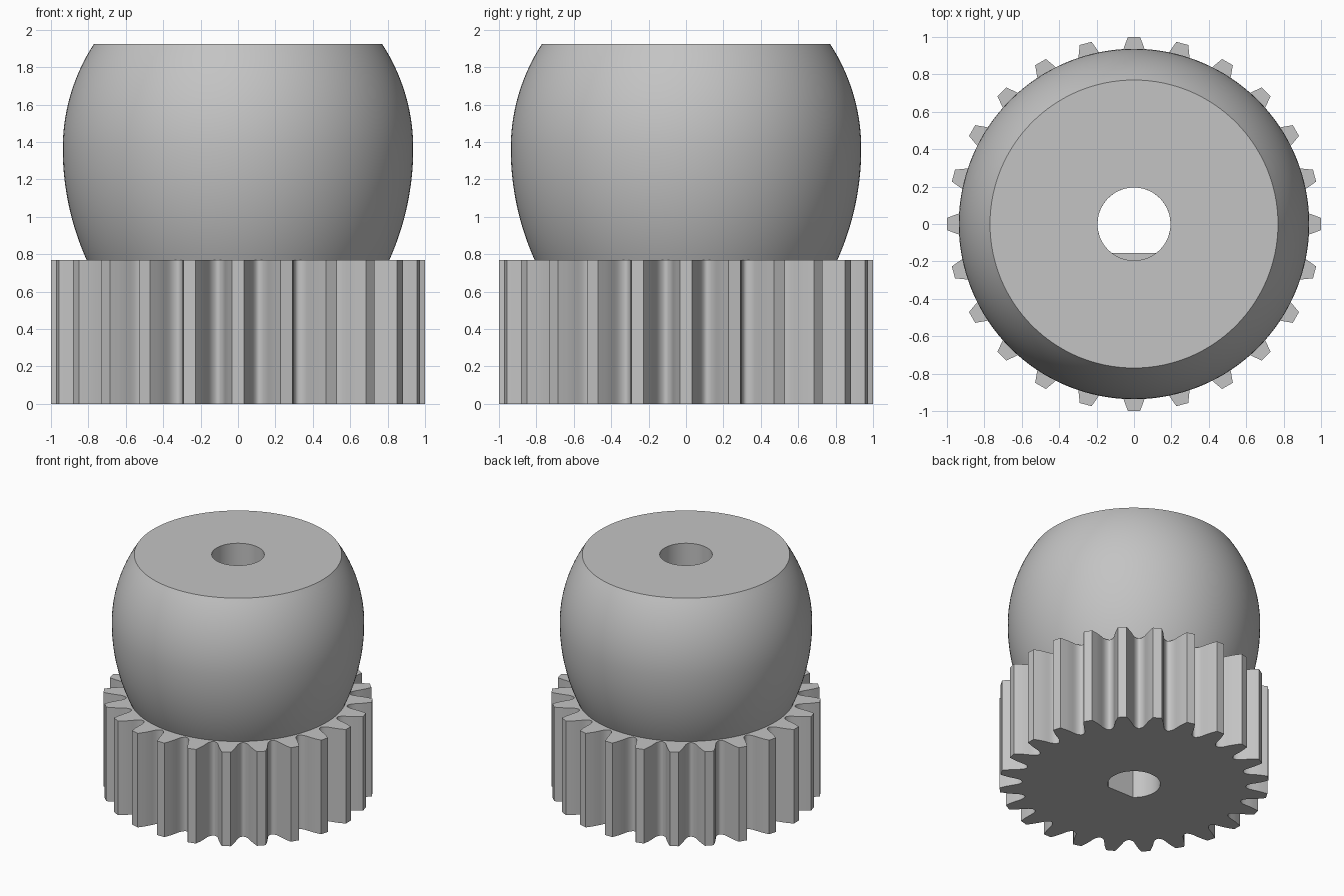
import bpy, bmesh, math

cube = bpy.data.objects.get("Cube")
if cube:
    bpy.data.objects.remove(cube, do_unlink=True)

TEETH = 24
GEAR_TOP, TOP = 0.77, 1.925
BORE, FLAT = 0.195, 0.155
SEGMENTS = 128

# One plain grey for the whole part
grey = bpy.data.materials.new("plain_grey")
grey.use_nodes = True
colour = (0.55, 0.55, 0.55, 1)
grey.diffuse_color = colour
grey.node_tree.nodes["Principled BSDF"].inputs["Base Color"].default_value = colour


def finish(bm, name):
    bmesh.ops.recalc_face_normals(bm, faces=bm.faces)
    mesh = bpy.data.meshes.new(name)
    bm.to_mesh(mesh)
    bm.free()
    mesh.materials.append(grey)
    obj = bpy.data.objects.new(name, mesh)
    bpy.context.collection.objects.link(obj)
    bpy.ops.object.select_all(action="DESELECT")
    obj.select_set(True)
    bpy.context.view_layer.objects.active = obj
    bpy.ops.object.shade_smooth_by_angle(angle=math.radians(30))
    return obj


def loop(bm, points):
    verts = [bm.verts.new((x, y, 0)) for x, y in points]
    return [bm.edges.new((v, verts[i - 1])) for i, v in enumerate(verts)]


# Gear outline: one tooth flank as (radius, half width), mirrored and repeated
flank = [(0.83, 0.104), (0.834, 0.096), (0.845, 0.084), (0.865, 0.074),
         (0.89, 0.068), (0.92, 0.061), (0.95, 0.052), (1.0, 0.033)]
tooth = [(r, -w / r) for r, w in flank] + [(r, w / r) for r, w in reversed(flank)]
outline = []
for t in range(TEETH):
    mid = t * math.tau / TEETH
    outline += [(r * math.cos(mid + a), r * math.sin(mid + a)) for r, a in tooth]

# D-shaped hole with its flat towards the front
half = math.acos(FLAT / BORE)
start, sweep = -math.pi / 2 + half, math.tau - 2 * half
d_hole = [(BORE * math.cos(start + sweep * i / 56), BORE * math.sin(start + sweep * i / 56))
          for i in range(57)]

bm = bmesh.new()
edges = loop(bm, outline) + loop(bm, d_hole)
bmesh.ops.triangle_fill(bm, edges=edges, use_beauty=True)
result = bmesh.ops.extrude_face_region(bm, geom=bm.faces[:], use_keep_orig=True)
top_verts = [g for g in result["geom"] if isinstance(g, bmesh.types.BMVert)]
bmesh.ops.translate(bm, vec=(0, 0, GEAR_TOP), verts=top_verts)
finish(bm, "gear")


# Barrel profile: two arcs meeting at the widest point, around a round bore
WIDE, WIDE_Z = 0.937, 1.365


def arc_radius(z):
    r = 1.022 if z > WIDE_Z else 1.457
    return WIDE - r + math.sqrt(r * r - (z - WIDE_Z) ** 2)


steps = 32
profile = [(BORE, GEAR_TOP)]
for i in range(steps + 1):
    z = GEAR_TOP + (TOP - GEAR_TOP) * i / steps
    profile.append((arc_radius(z), z))
profile.append((BORE, TOP))

bm = bmesh.new()
verts = [bm.verts.new((r, 0, z)) for r, z in profile]
ring = [bm.edges.new((v, verts[i - 1])) for i, v in enumerate(verts)]
bmesh.ops.spin(bm, geom=verts + ring, cent=(0, 0, 0), axis=(0, 0, 1),
               angle=math.tau, steps=SEGMENTS, use_merge=True)
bmesh.ops.remove_doubles(bm, verts=bm.verts, dist=0.0001)
finish(bm, "rounded_barrel")
